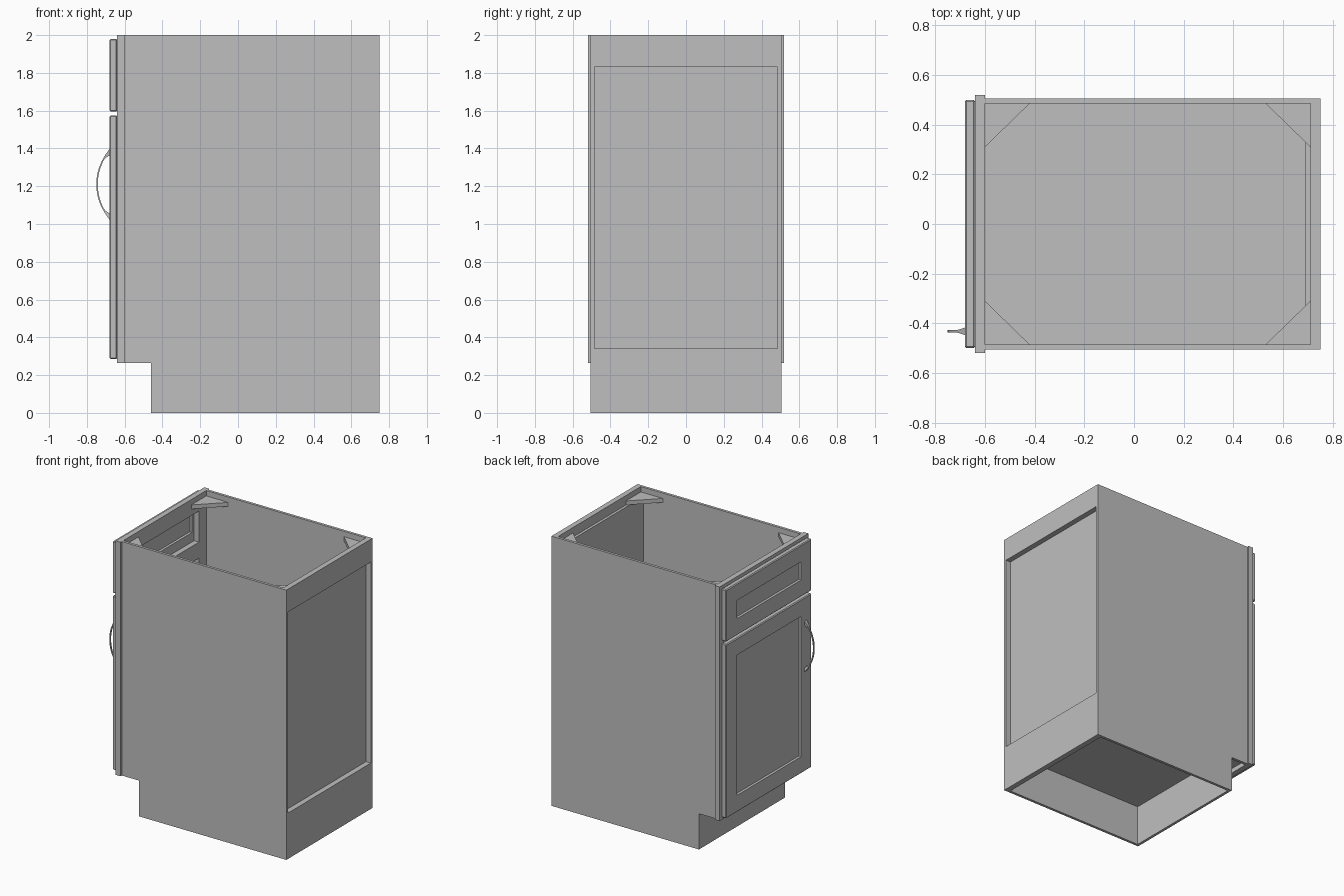
import bpy, bmesh, math
from mathutils import Vector

cube = bpy.data.objects.get("Cube")
if cube:
    bpy.data.objects.remove(cube)

grey = bpy.data.materials.new("plain_grey")
grey.use_nodes = True
grey.diffuse_color = (0.52, 0.52, 0.52, 1)
grey.node_tree.nodes["Principled BSDF"].inputs["Base Color"].default_value = (0.52, 0.52, 0.52, 1)


def finish(name, bm):
    bmesh.ops.recalc_face_normals(bm, faces=bm.faces)
    me = bpy.data.meshes.new(name)
    bm.to_mesh(me)
    bm.free()
    me.materials.append(grey)
    ob = bpy.data.objects.new(name, me)
    bpy.context.collection.objects.link(ob)
    return ob


def add_box(bm, x, y, z):
    """Box from three (min, max) ranges."""
    verts = bmesh.ops.create_cube(bm, size=1)["verts"]
    for v in verts:
        v.co = Vector([(r[0] + r[1]) / 2 + c * (r[1] - r[0]) for c, r in zip(v.co, (x, y, z))])


def boxes(name, *ranges):
    bm = bmesh.new()
    for r in ranges:
        add_box(bm, *r)
    return finish(name, bm)


def prism(name, points, offset):
    """Extrude a flat polygon along an offset."""
    bm = bmesh.new()
    face = bm.faces.new([bm.verts.new(p) for p in points])
    new = bmesh.ops.extrude_face_region(bm, geom=[face])["geom"]
    bmesh.ops.translate(bm, vec=offset, verts=[g for g in new if isinstance(g, bmesh.types.BMVert)])
    return finish(name, bm)


def shaker_front(name, y, z, rail=0.125, bevel=0.006):
    """Bevelled slab with a recessed field on both faces."""
    bm = bmesh.new()
    add_box(bm, (-0.68, -0.64), y, z)
    bmesh.ops.bevel(bm, geom=bm.edges[:], offset=bevel, segments=1, affect='EDGES')
    bm.normal_update()
    for side in (-1, 1):
        face = max(bm.faces, key=lambda f: f.normal.x * side * f.calc_area())
        bmesh.ops.inset_region(bm, faces=[face], thickness=rail - bevel, use_even_offset=True)
        bmesh.ops.inset_region(bm, faces=[face], thickness=0.003, depth=-0.015, use_even_offset=True)
    return finish(name, bm)


# Carcass sides with the toe notch
profile = [(-0.60, 0.265), (-0.46, 0.265), (-0.46, 0), (0.75, 0), (0.75, 2), (-0.60, 2)]
for label, y in (("right", -0.505), ("left", 0.485)):
    prism(label + "_side_panel", [(x, y, z) for x, z in profile], (0, 0.02, 0))

# Floor, toe board, back rails and thin back panel
inner = (-0.485, 0.485)
boxes("cabinet_floor", ((-0.60, 0.71), inner, (0.30, 0.34)))
boxes("toe_board", ((-0.46, -0.44), inner, (0, 0.30)))
boxes("back_rails", ((0.71, 0.75), inner, (0, 0.34)), ((0.71, 0.75), inner, (1.83, 2)))
boxes("back_panel", ((0.69, 0.71), inner, (0.34, 1.93)))

# Face frame: two stiles and three rails
fx = (-0.64, -0.60)
boxes("face_frame",
      (fx, (-0.52, -0.40), (0.265, 2)), (fx, (0.40, 0.52), (0.265, 2)),
      *[(fx, (-0.40, 0.40), z) for z in ((0.265, 0.38), (1.53, 1.65), (1.88, 2))])

# Triangular corner braces
for end, cx, dx in (("front", -0.60, 0.18), ("back", 0.71, -0.18)):
    for side, s in (("right", -1), ("left", 1)):
        prism(f"{end}_{side}_corner_brace",
              [(cx, s * 0.485, 1.93), (cx + dx, s * 0.485, 1.93), (cx, s * 0.31, 1.93)], (0, 0, 0.03))

# Drawer front and door
shaker_front("drawer_front", (-0.50, 0.50), (1.595, 1.98))
shaker_front("door", (-0.50, 0.50), (0.285, 1.575))

# Bow handle: rectangular section lofted along an arc, flared at the feet
bm = bmesh.new()
rings, steps = [], 24
for i in range(steps + 1):
    t = -1 + 2 * i / steps
    flare = max(0.0, (abs(t) - 0.7) / 0.3)
    outer = (-0.678 - 0.072 * (1 - abs(t) ** 2.1), 0.19 * t)
    depth = 0.008 + 0.006 * flare
    inner_pt = (min(-0.676, outer[0] + depth), (0.19 - 0.03 * flare) * t)
    w = 0.005 + 0.011 * flare ** 1.5
    rings.append([bm.verts.new((p[0], -0.432 + s * w, 1.21 + p[1]))
                  for p, s in ((outer, -1), (outer, 1), (inner_pt, 1), (inner_pt, -1))])
for a, b in zip(rings, rings[1:]):
    for k in range(4):
        bm.faces.new((a[k], a[(k + 1) % 4], b[(k + 1) % 4], b[k]))
bm.faces.new(rings[0])
bm.faces.new(rings[-1])
handle = finish("door_handle", bm)
bpy.context.view_layer.objects.active = handle
handle.select_set(True)
bpy.ops.object.shade_smooth_by_angle(angle=math.radians(30))
